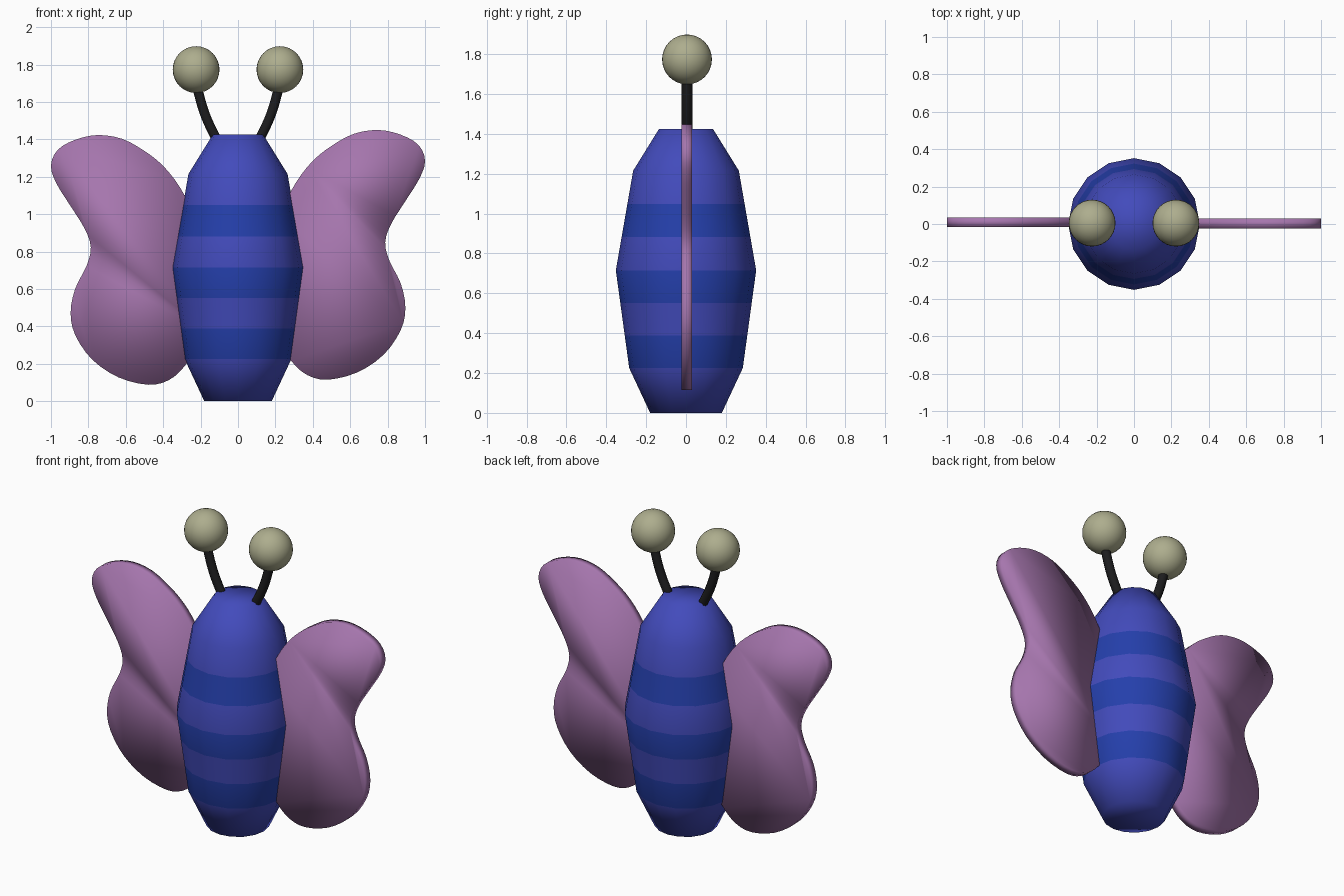
import bpy, bmesh, math
from mathutils import Vector
from mathutils.geometry import interpolate_bezier

if "Cube" in bpy.data.objects:
    bpy.data.objects.remove(bpy.data.objects["Cube"])


def material(name, rgb):
    m = bpy.data.materials.new(name)
    m.diffuse_color = (*rgb, 1)
    m.use_nodes = True
    m.node_tree.nodes["Principled BSDF"].inputs["Base Color"].default_value = m.diffuse_color
    return m


BLUE = material("body_blue", (0.055, 0.07, 0.50))
STRIPE = material("stripe_blue", (0.018, 0.05, 0.41))
PURPLE = material("wing_purple", (0.38, 0.18, 0.42))
BLACK = material("antenna_black", (0.012, 0.012, 0.013))
OLIVE = material("tip_olive", (0.42, 0.42, 0.27))


def finish(bm, name, *mats):
    bmesh.ops.recalc_face_normals(bm, faces=bm.faces)
    for f in bm.faces:
        f.smooth = True
    me = bpy.data.meshes.new(name)
    bm.to_mesh(me)
    bm.free()
    ob = bpy.data.objects.new(name, me)
    bpy.context.collection.objects.link(ob)
    for m in mats:
        me.materials.append(m)
    return ob


# Body: 16-sided lathe, the two middle spans split in three for the stripes
def body():
    key = [(0.18, 0), (0.285, 0.225), (0.352, 0.715), (0.265, 1.215), (0.135, 1.425)]
    profile = []
    for (r0, z0), (r1, z1), n in zip(key, key[1:], (1, 3, 3, 1)):
        profile += [(r0 + (r1 - r0) * i / n, z0 + (z1 - z0) * i / n) for i in range(n)]
    profile.append(key[-1])
    bm = bmesh.new()
    sides = 16
    rings = [[bm.verts.new((r * math.cos(2 * math.pi * k / sides),
                            r * math.sin(2 * math.pi * k / sides), z))
              for k in range(sides)] for r, z in profile]
    for i, (a, b) in enumerate(zip(rings, rings[1:])):
        for k in range(sides):
            n = (k + 1) % sides
            f = bm.faces.new((a[k], a[n], b[n], b[k]))
            f.material_index = 1 if i in (1, 3, 5) else 0
    bm.faces.new(rings[0])
    bm.faces.new(rings[-1])
    finish(bm, "body", BLUE, STRIPE)


# Wing: smooth closed outline extruded to a thin slab
OUTLINE = [(0.15, 0.85), (0.22, 1.0), (0.31, 1.17), (0.40, 1.285), (0.50, 1.365),
           (0.62, 1.43), (0.75, 1.45), (0.87, 1.425), (0.965, 1.37), (1.0, 1.285),
           (0.97, 1.19), (0.895, 1.07), (0.82, 0.95), (0.787, 0.85), (0.81, 0.75),
           (0.87, 0.63), (0.895, 0.50), (0.87, 0.38), (0.78, 0.25), (0.64, 0.155),
           (0.48, 0.115), (0.37, 0.14), (0.285, 0.215), (0.20, 0.35), (0.15, 0.55)]


def wing(name, side, dz, y):
    p = [Vector(q) for q in OUTLINE]
    n = len(p)
    pts = []
    for i in range(n):
        a, b, c, d = p[i - 1], p[i], p[(i + 1) % n], p[(i + 2) % n]
        pts += interpolate_bezier(b, b + (c - a) / 6, c - (d - b) / 6, c, 4)[:-1]
    bm = bmesh.new()
    face = bm.faces.new([bm.verts.new((side * q.x, y - 0.026, q.y + dz)) for q in pts])
    ext = bmesh.ops.extrude_face_region(bm, geom=[face], use_keep_orig=True)
    moved = [v for v in ext["geom"] if isinstance(v, bmesh.types.BMVert)]
    bmesh.ops.translate(bm, verts=moved, vec=(0, 0.052, 0))
    finish(bm, name, PURPLE)


# Antenna: bent tube with a ball at its tip
def antenna(label, side):
    cu = bpy.data.curves.new(label + "_antenna", "CURVE")
    cu.dimensions = "3D"
    cu.bevel_depth = 0.027
    cu.bevel_resolution = 3
    cu.use_fill_caps = True
    sp = cu.splines.new("BEZIER")
    path = [(0.115, 1.40), (0.175, 1.53), (0.225, 1.70)]
    sp.bezier_points.add(len(path) - 1)
    for bp, (x, z) in zip(sp.bezier_points, path):
        bp.co = (side * x, 0.005, z)
        bp.handle_left_type = bp.handle_right_type = "AUTO"
    cu.materials.append(BLACK)
    bpy.context.collection.objects.link(bpy.data.objects.new(label + "_antenna", cu))

    bm = bmesh.new()
    bmesh.ops.create_uvsphere(bm, u_segments=32, v_segments=16, radius=0.125)
    bmesh.ops.translate(bm, verts=bm.verts, vec=(side * 0.224, 0.005, 1.773))
    finish(bm, label + "_antenna_tip", OLIVE)


body()
wing("right_wing", 1, 0, 0.003)
wing("left_wing", -1, -0.027, 0.01)
antenna("right", 1)
antenna("left", -1)
